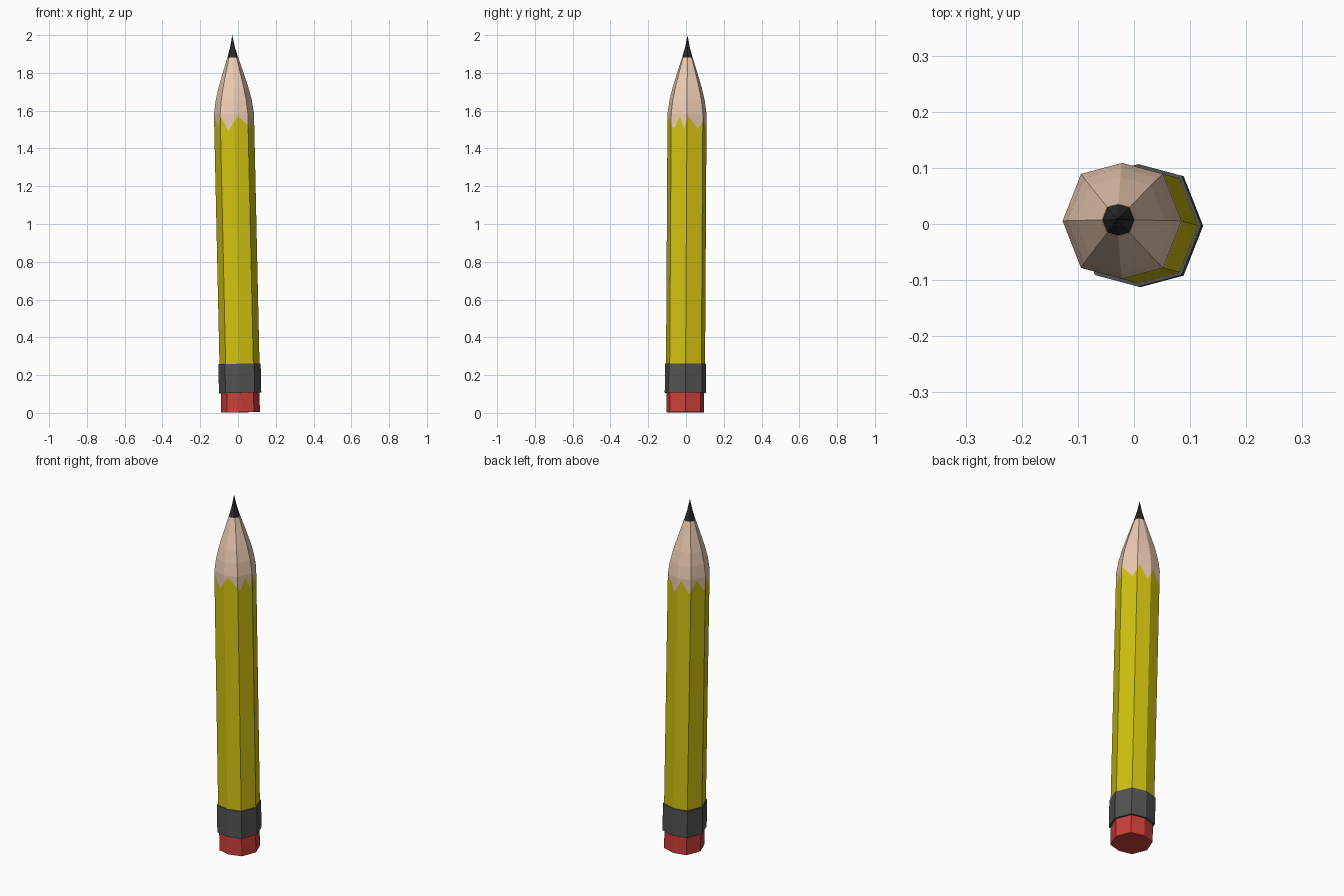
import bpy, bmesh
from mathutils import Matrix, Vector

if "Cube" in bpy.data.objects:
    bpy.data.objects.remove(bpy.data.objects["Cube"])

# Slightly leaning axis shared by every part
TILT = (Matrix.Translation((0.0135, -0.004, 0.003))
        @ Matrix.Rotation(-0.022, 4, 'Y') @ Matrix.Rotation(-0.006, 4, 'X'))

# Squashed octagon cross-section, unit half width
OCT = [Vector(p) for p in ((1, 0), (.69, .79), (0, .975), (-.69, .79),
                           (-1, 0), (-.69, -.79), (0, -.975), (.69, -.79))]
CORNERS = [float(i) for i in range(8)]


def section(u):
    i = int(u)
    return OCT[i % 8].lerp(OCT[(i + 1) % 8], u - i)


def ring(z, r, us=CORNERS):
    """z may be one height or one height per point."""
    zs = z if isinstance(z, list) else [z] * len(us)
    return [(section(u).x * r, section(u).y * r, h) for u, h in zip(us, zs)]


def material(name, rgb):
    m = bpy.data.materials.new(name)
    m.diffuse_color = (*rgb, 1)
    m.use_nodes = True
    m.node_tree.nodes["Principled BSDF"].inputs["Base Color"].default_value = m.diffuse_color
    return m


def loft(name, rings, mat=None, caps=(True, True), tip=None):
    bm = bmesh.new()
    loops = [[bm.verts.new(p) for p in r] for r in rings]
    n = len(loops[0])
    for a, b in zip(loops, loops[1:]):
        for i in range(n):
            j = (i + 1) % n
            bm.faces.new((a[i], a[j], b[j], b[i]))
    if caps[0]:
        bm.faces.new(loops[0][::-1])
    if tip is not None:
        t = bm.verts.new((0, 0, tip))
        for i in range(n):
            bm.faces.new((loops[-1][i], loops[-1][(i + 1) % n], t))
    elif caps[1]:
        bm.faces.new(loops[-1])
    bm.normal_update()
    bm.transform(TILT)
    me = bpy.data.meshes.new(name)
    bm.to_mesh(me)
    bm.free()
    ob = bpy.data.objects.new(name, me)
    bpy.context.collection.objects.link(ob)
    if mat:
        me.materials.append(mat)
    return ob


yellow = material("yellow_paint", (.64, .54, .005))
wood = material("bare_wood", (.84, .6, .45))
rubber = material("red_rubber", (.6, .05, .04))
metal = material("dark_metal", (.085, .085, .085))
graphite = material("graphite", (.025, .025, .027))

# Wavy paint line: (position round the octagon, height)
WAVE = [(.05, 1.57), (.7, 1.5), (1.2, 1.565), (1.75, 1.49), (2.3, 1.57),
        (2.85, 1.5), (3.4, 1.57), (3.9, 1.5), (4.25, 1.565), (4.6, 1.5),
        (5.05, 1.57), (5.55, 1.49), (6.3, 1.57), (7.2, 1.5), (7.55, 1.565),
        (7.83, 1.5), (8.05, 1.57)]


def wave(u):
    if u < WAVE[0][0]:
        u += 8
    for (a, za), (b, zb) in zip(WAVE, WAVE[1:]):
        if a <= u <= b:
            return za + (zb - za) * (u - a) / (b - a)


us = sorted(set(CORNERS + [u for u, _ in WAVE[:-1]]))
paint_line = ring([wave(u) for u in us], .106, us)

# Eraser and metal band
loft("eraser", [ring(0, .1025), ring(.115, .1025)], rubber)
loft("metal_band", [ring(.103, .112), ring(.257, .112)], metal)

# Painted shaft, open at the top where the wood begins
loft("painted_shaft", [ring(.25, .106, us), paint_line], yellow, (True, False))

# Sharpened wood, bulging cone
profile = [(1.58, .106), (1.65, .096), (1.72, .079), (1.80, .054), (1.878, .029)]
cone = loft("sharpened_wood",
            [paint_line] + [ring(z, r, us) for z, r in profile],
            wood, (False, True))

# Graphite point, slightly hollow taper
loft("graphite_point", [ring(1.876, .029), ring(1.93, .0135)], graphite, tip=1.997)
